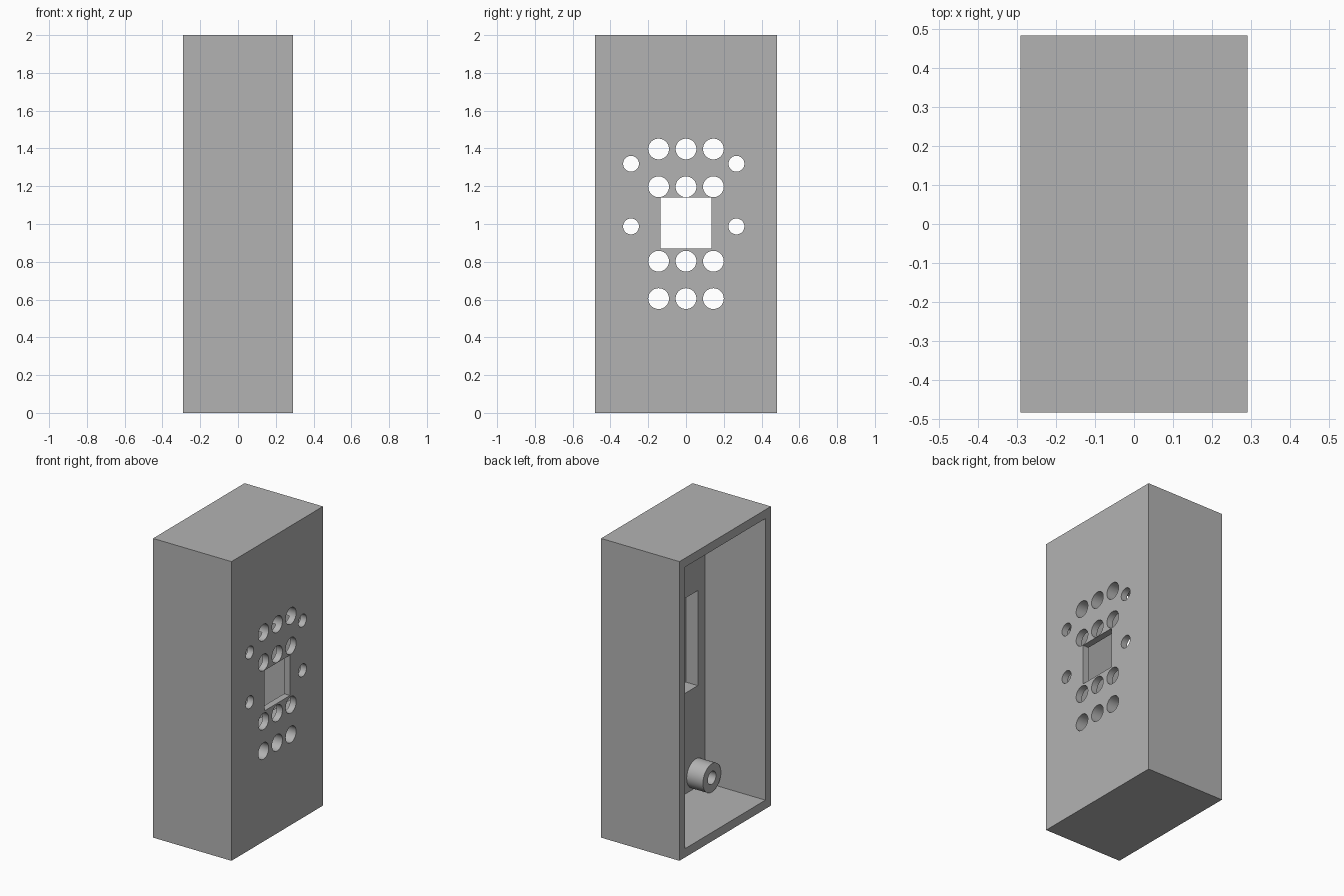
import bpy
from math import pi, radians

if "Cube" in bpy.data.objects:
    bpy.data.objects.remove(bpy.data.objects["Cube"], do_unlink=True)

W, D, H = 0.58, 0.966, 2.0      # overall x, y, z
WALL, PLATE, SKIN = 0.059, 0.132, 0.044
FACE = W / 2                    # outer side of the drilled panel
INNER = FACE - PLATE            # inner side of the drilled panel

grey = bpy.data.materials.new("plain grey")
grey.use_nodes = True
colour = (0.45, 0.45, 0.45, 1)
grey.diffuse_color = colour
grey.node_tree.nodes["Principled BSDF"].inputs["Base Color"].default_value = colour


def box(name, x, y, z):
    """Box from (low, high) ranges."""
    bpy.ops.mesh.primitive_cube_add(size=1, location=[sum(r) / 2 for r in (x, y, z)])
    ob = bpy.context.object
    ob.name = name
    ob.scale = [r[1] - r[0] for r in (x, y, z)]
    bpy.ops.object.transform_apply(location=True, rotation=False, scale=True)
    ob.data.materials.append(grey)
    return ob


def rod(name, x, y, z, radius):
    """Cylinder along x."""
    bpy.ops.mesh.primitive_cylinder_add(
        vertices=48, radius=radius, depth=x[1] - x[0],
        location=(sum(x) / 2, y, z), rotation=(0, pi / 2, 0))
    ob = bpy.context.object
    ob.name = name
    bpy.ops.object.transform_apply(location=True, rotation=True, scale=True)
    ob.data.materials.append(grey)
    return ob


def cut(target, cutter):
    cutter.hide_render = True
    mod = target.modifiers.new("cut", "BOOLEAN")
    mod.operation, mod.solver, mod.object = "DIFFERENCE", "EXACT", cutter
    bpy.context.view_layer.objects.active = target
    bpy.ops.object.modifier_apply(modifier=mod.name)
    bpy.data.objects.remove(cutter, do_unlink=True)


def smooth(ob):
    bpy.ops.object.select_all(action="DESELECT")
    ob.select_set(True)
    bpy.context.view_layer.objects.active = ob
    bpy.ops.object.shade_smooth_by_angle(angle=radians(30))


# Housing, hollow and open on the -x side
housing = box("housing", (-FACE, FACE), (-D / 2, D / 2), (0, H))
cut(housing, box("cavity", (-FACE - 0.1, INNER),
                 (WALL - D / 2, D / 2 - WALL), (WALL, H - WALL)))

# Pocket behind the panel, and the square window through it
cut(housing, box("pocket", (INNER - 0.05, FACE - SKIN), (-0.35, 0.33), (0.733, 1.368)))
through = (INNER - 0.05, FACE + 0.05)
cut(housing, box("window", through, (-0.135, 0.135), (0.869, 1.139)))

# Vent holes in rows of three
for z in (0.605, 0.803, 1.197, 1.397):
    for y in (-0.145, 0, 0.145):
        cut(housing, rod("vent", through, y, z, 0.055))

# Screw holes
for z in (0.987, 1.319):
    for y in (-0.291, 0.267):
        cut(housing, rod("screw_hole", through, y, z, 0.042))
smooth(housing)

# Hollow screw posts in the inner corners
for side, y in (("front", -0.328), ("back", 0.328)):
    for level, z in (("lower", 0.157), ("upper", H - 0.157)):
        post = rod(f"{level}_{side}_post", (INNER - 0.12, INNER + 0.005), y, z, 0.095)
        cut(post, rod("post_bore", (INNER - 0.2, INNER), y, z, 0.043))
        smooth(post)
